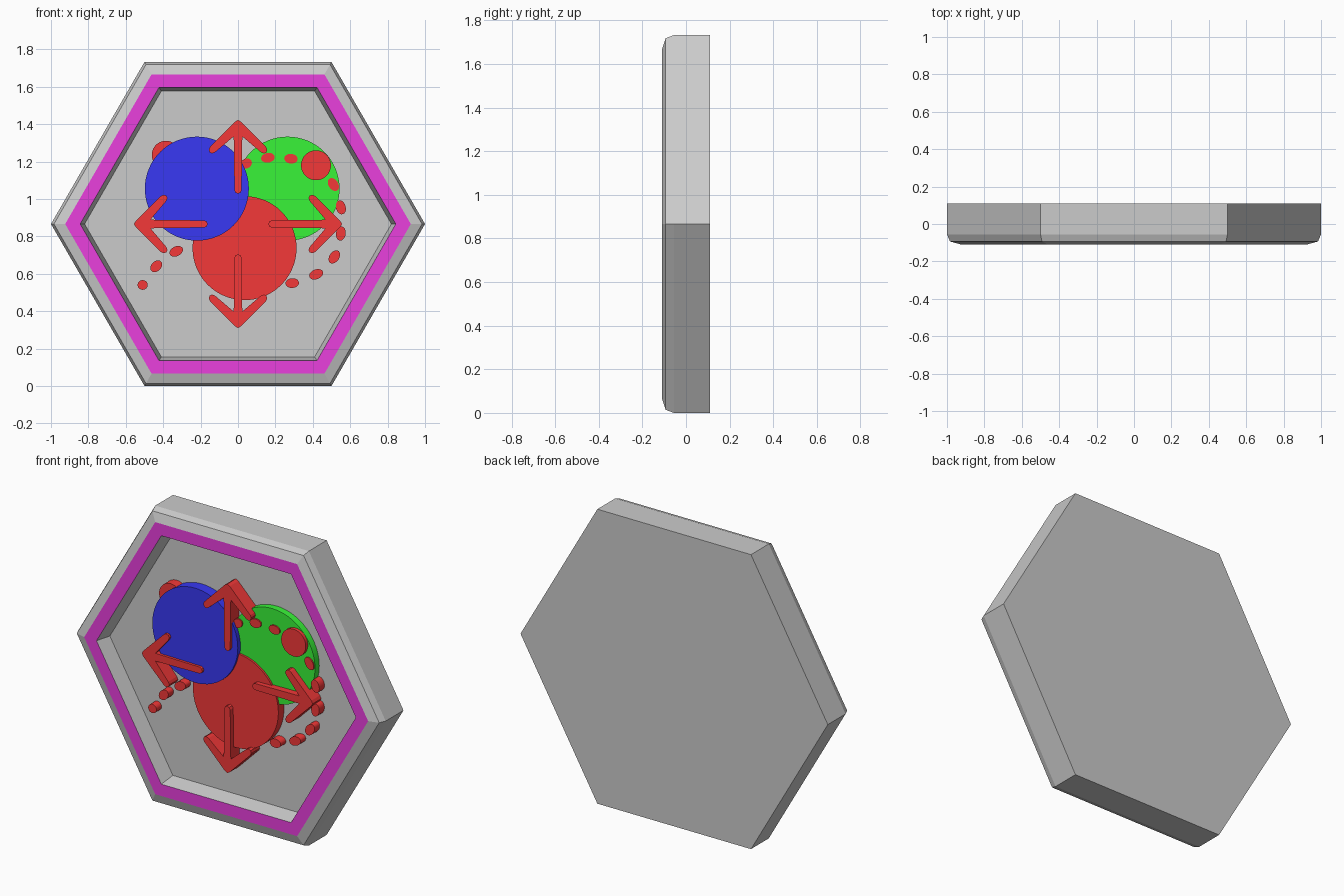
import bpy, bmesh
from math import cos, sin, pi, radians

if "Cube" in bpy.data.objects:
    bpy.data.objects.remove(bpy.data.objects["Cube"])

CZ = 0.866      # height of the hexagon centre
FLOOR = -0.02   # recessed panel depth


def material(name, rgb):
    m = bpy.data.materials.new(name)
    m.diffuse_color = (*rgb, 1)
    m.use_nodes = True
    m.node_tree.nodes["Principled BSDF"].inputs["Base Color"].default_value = m.diffuse_color
    return m


RED = material("red", (0.9, 0.04, 0.04))
GREEN = material("green", (0.04, 0.9, 0.04))
BLUE = material("blue", (0.04, 0.04, 0.9))
MAGENTA = material("magenta", (0.82, 0.05, 0.73))
GREY = material("grey", (0.8, 0.8, 0.8))


def finish(bm, name, mats, smooth=False):
    bmesh.ops.recalc_face_normals(bm, faces=bm.faces)
    me = bpy.data.meshes.new(name)
    bm.to_mesh(me)
    bm.free()
    for m in mats:
        me.materials.append(m)
    ob = bpy.data.objects.new(name, me)
    bpy.context.collection.objects.link(ob)
    if smooth:
        bpy.ops.object.select_all(action='DESELECT')
        ob.select_set(True)
        bpy.context.view_layer.objects.active = ob
        bpy.ops.object.shade_smooth_by_angle(angle=radians(30))
    return ob


def prism(name, pts, front, mat, smooth=False):
    """Extrude an x/z outline from the panel towards the viewer."""
    bm = bmesh.new()
    a = [bm.verts.new((x, front, z)) for x, z in pts]
    b = [bm.verts.new((x, FLOOR + 0.005, z)) for x, z in pts]
    bm.faces.new(a)
    bm.faces.new(b)
    n = len(pts)
    for i in range(n):
        j = (i + 1) % n
        bm.faces.new((a[i], a[j], b[j], b[i]))
    return finish(bm, name, [mat], smooth)


def ellipse(x, z, rx, rz, tilt=0, n=48):
    c, s = cos(radians(tilt)), sin(radians(tilt))
    out = []
    for i in range(n):
        u, v = rx * cos(2 * pi * i / n), rz * sin(2 * pi * i / n)
        out.append((x + u * c - v * s, z + u * s + v * c))
    return out


# Hexagonal tile: bevelled edge, magenta rim band, recessed panel
profile = [(1, 0.11), (1, -0.055), (0.984, -0.093), (0.924, -0.11),
           (0.844, -0.11), (0.82, FLOOR)]
bm = bmesh.new()
rings = [[bm.verts.new((r * cos(k * pi / 3), y, CZ + r * sin(k * pi / 3)))
          for k in range(6)] for r, y in profile]
bm.faces.new(rings[0])
bm.faces.new(rings[-1])
for i, (p, q) in enumerate(zip(rings, rings[1:])):
    for k in range(6):
        j = (k + 1) % 6
        f = bm.faces.new((p[k], p[j], q[j], q[k]))
        f.material_index = 1 if i == 3 else 0
finish(bm, "hexagon_tile", [GREY, MAGENTA])

# Three large overlapping discs
for name, x, z, front, mat in [("green_disc", 0.265, 1.055, -0.06, GREEN),
                               ("red_disc", 0.035, 0.737, -0.072, RED),
                               ("blue_disc", -0.22, 1.055, -0.085, BLUE)]:
    prism(name, ellipse(x, z, 0.278, 0.278, n=64), front, mat, True)

# Small end markers of the dotted trail
prism("right_marker", ellipse(0.417, 1.18, 0.08, 0.08), -0.08, RED, True)
prism("left_marker", ellipse(-0.385, 1.235, 0.076, 0.076), -0.075, RED, True)

# Dotted trail: x, z, half length, tilt
dots = [(-0.51, 0.54, 0.027, 0), (-0.437, 0.64, 0.036, 45),
        (-0.33, 0.72, 0.038, 25), (0.045, 1.19, 0.03, 30),
        (0.16, 1.22, 0.037, 10), (0.283, 1.215, 0.036, -5),
        (0.51, 1.077, 0.038, -55), (0.55, 0.955, 0.038, -75),
        (0.55, 0.815, 0.038, 82), (0.515, 0.69, 0.039, 55),
        (0.418, 0.597, 0.039, 22), (0.29, 0.55, 0.036, 5)]
for i, (x, z, r, t) in enumerate(dots):
    prism(f"trail_dot_{i}", ellipse(x, z, r, 0.026, t, 20), -0.068, RED, True)

# Four arrows pointing outward from the centre
half = [(0.547, 0.016), (0.412, 0.15), (0.399, 0.156), (0.384, 0.152),
        (0.377, 0.138), (0.384, 0.122), (0.468, 0.023), (0.18, 0.019),
        (0.167, 0.012)]
outline = [(0.556, 0)] + half + [(0.162, 0)] + [(u, -v) for u, v in half[::-1]]
for k, name in enumerate(["right", "up", "left", "down"]):
    c, s = cos(k * pi / 2), sin(k * pi / 2)
    pts = [(u * c - v * s, CZ + u * s + v * c) for u, v in outline]
    prism(f"{name}_arrow", pts, -0.1, RED)
